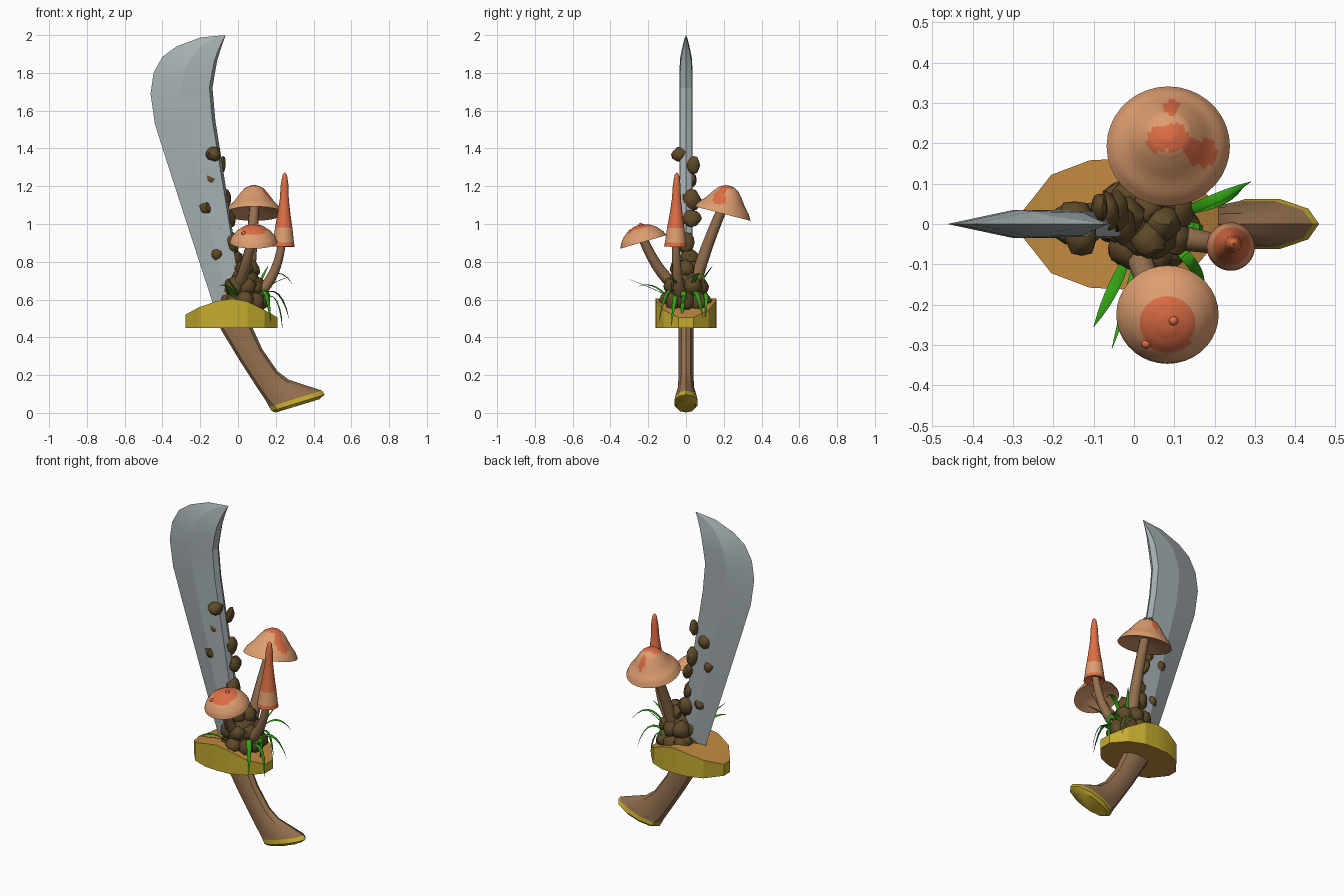
import bpy, bmesh, math, random
from mathutils import Vector, Matrix

if "Cube" in bpy.data.objects:
    bpy.data.objects.remove(bpy.data.objects["Cube"])
random.seed(4)
V = Vector


def material(name, *srgb):
    m = bpy.data.materials.new(name)
    col = [((c + 0.055) / 1.055) ** 2.4 for c in srgb] + [1]
    m.use_nodes = True
    m.diffuse_color = col
    m.node_tree.nodes["Principled BSDF"].inputs["Base Color"].default_value = col
    return m


STEEL = material("steel", .65, .69, .70)
GOLD = material("gold", .77, .67, .18)
OCHRE = material("ochre", .76, .54, .25)
WOOD = material("wood", .58, .44, .31)
DIRT = material("dirt", .37, .29, .16)
PEACH = material("peach", .87, .62, .44)
CORAL = material("coral", .87, .43, .27)
GREEN = material("grass green", .20, .64, .08)


def finish(name, bm, mats, rule=None, angle=35):
    """Turn a bmesh into an object, colouring faces by an index rule."""
    bmesh.ops.recalc_face_normals(bm, faces=bm.faces)
    bm.normal_update()
    if rule:
        for f in bm.faces:
            f.material_index = int(rule(f.calc_center_median(), f.normal))
    mesh = bpy.data.meshes.new(name)
    bm.to_mesh(mesh)
    bm.free()
    for m in mats:
        mesh.materials.append(m)
    ob = bpy.data.objects.new(name, mesh)
    bpy.context.collection.objects.link(ob)
    bpy.ops.object.select_all(action='DESELECT')
    bpy.context.view_layer.objects.active = ob
    ob.select_set(True)
    bpy.ops.object.shade_smooth_by_angle(angle=math.radians(angle))
    return ob


def loft(rings):
    """Skin closed rings of equal size and cap both ends."""
    bm = bmesh.new()
    loops = [[bm.verts.new(p) for p in r] for r in rings]
    n = len(loops[0])
    for a, b in zip(loops, loops[1:]):
        for i in range(n):
            j = (i + 1) % n
            bm.faces.new((a[i], a[j], b[j], b[i]))
    bm.faces.new(loops[0])
    bm.faces.new(loops[-1])
    return bm


def bezier(a, b, c, t):
    a, b, c = V(a), V(b), V(c)
    point = a * (1 - t) ** 2 + b * 2 * t * (1 - t) + c * t * t
    return point, ((b - a) * (1 - t) + (c - b) * t).normalized()


def circle(n):
    return [(math.cos(2 * math.pi * i / n), math.sin(2 * math.pi * i / n)) for i in range(n)]


# Blade: cutting edge and back edge in pairs, with a ridge between
edges = [((-.12, .54), (.04, .54), 1), ((-.26, .97), (-.03, .97), 1), ((-.38, 1.34), (-.087, 1.34), 1),
         ((-.44, 1.53), (-.12, 1.55), 1), ((-.463, 1.69), (-.135, 1.72), 1), ((-.447, 1.8), (-.122, 1.8), 1),
         ((-.4, 1.885), (-.11, 1.865), .9), ((-.325, 1.94), (-.095, 1.915), .6),
         ((-.2, 1.987), (-.08, 1.96), .3), ((-.07, 2.0), (-.066, 1.998), .03)]
rings = []
for s, b, k in edges:
    s, b = V((s[0], 0, s[1])), V((b[0], 0, b[1]))
    ridge, heel = s.lerp(b, .5), s.lerp(b, .95)
    y1, y2 = V((0, .035 * k, 0)), V((0, .031 * k, 0))
    rings.append([s, ridge - y1, heel - y2, b, heel + y2, ridge + y1])
finish("blade", loft(rings), [STEEL], angle=12)

# Guard: arched block, gold sides with ochre top and underside
stations = [(-.278, .03, .52), (-.205, .122, .56), (-.11, .158, .592), (-.03, .162, .605),
            (.05, .158, .59), (.14, .12, .545), (.21, .04, .505)]
rings = [[(x, -w, .45), (x, w, .45), (x, w, h), (x, -w, h)] for x, w, h in stations]
finish("guard", loft(rings), [GOLD, OCHRE], lambda c, n: abs(n.z) > .6, 20)

# Grip: oval sections along a bend, flaring to a gold-capped pommel
sections = [((-.12, .52), (.05, .52), .042), ((-.09, .44), (.075, .455), .042), ((.01, .275), (.13, .335), .042),
            ((.1, .135), (.21, .22), .042), ((.15, .06), (.27, .175), .045), ((.165, .032), (.445, .118), .06),
            ((.178, .01), (.459, .097), .065), ((.2, .002), (.43, .072), .052)]
rings = []
for p, q, w in sections:
    p, q = V((p[0], 0, p[1])), V((q[0], 0, q[1]))
    rings.append([(p + q) / 2 + (q - p) / 2 * c + V((0, w * s, 0)) for c, s in circle(10)])
cap_dir = V((.29, 0, -.957))
cap_level = V((.305, 0, .07)).dot(cap_dir)
finish("grip", loft(rings), [WOOD, GOLD], lambda c, n: c.dot(cap_dir) > cap_level)


# Dirt: rough lumps
def lump(name, pos, size):
    bm = bmesh.new()
    bmesh.ops.create_icosphere(bm, subdivisions=2, radius=1)
    for v in bm.verts:
        v.co *= random.uniform(.88, 1.1)
    turn = Matrix.Rotation(random.uniform(-.3, .3), 4, 'Y')
    bm.transform(Matrix.Translation(pos) @ turn @ Matrix.Diagonal((*size, 1)))
    finish(name, bm, [DIRT], angle=40)


lump("mound_core", (.03, 0, .63), (.09, .1, .16))
for level, (z, reach, count, size) in enumerate([(.59, .08, 8, .052), (.67, .07, 7, .05), (.76, .035, 4, .045)]):
    for i in range(count):
        a = 2 * math.pi * (i + level / 2) / count
        s = size * random.uniform(.85, 1.1)
        lump(f"mound_lump_{level}_{i}", (.035 + reach * math.cos(a), reach * 1.1 * math.sin(a), z), (s, s, s * 1.1))

crumbs = [(-.13, -.03, 1.37, .042, .038), (-.145, .01, 1.235, .048, .045), (-.17, 0, 1.085, .04, .045),
          (-.07, .03, 1.13, .033, .058), (-.1, 0, .975, .02, .022), (-.11, 0, .84, .036, .04),
          (-.085, .04, 1.31, .02, .05), (-.04, .03, 1.03, .028, .045), (-.03, 0, .9, .035, .06),
          (-.02, .02, .81, .045, .06)]
for i, (x, y, z, rx, rz) in enumerate(crumbs):
    lump(f"dirt_crumb_{i}", (x, y, z), (rx, .05 if rx > .025 else .036, rz))


# Mushrooms: bent stems and turned caps
def stem(name, a, b, c, r0, r1):
    rings = []
    for i in range(8):
        p, d = bezier(a, b, c, i / 7)
        q = d.to_track_quat('Z', 'Y')
        r = r0 + (r1 - r0) * i / 7
        rings.append([p + q @ V((x * r, y * r, 0)) for x, y in circle(10)])
    finish(name, loft(rings), [WOOD], angle=50)


def mushroom_cap(name, pos, axis, profile, rule):
    turn = V((0, 0, 1)).rotation_difference(V(axis))
    dense = [profile[0]]
    for a, b in zip(profile, profile[1:]):
        dense += [tuple(V(a).lerp(V(b), t / 3)) for t in (1, 2, 3)]
    rings = [[V(pos) + turn @ V((x * r, y * r, h)) for x, y in circle(36)] for r, h in dense]
    finish(name, loft(rings), [PEACH, CORAL], rule, 50)


def spots(*discs):
    return lambda c, n: n.z > 0 and any(math.hypot(c.x - x, c.y - y) < r for x, y, r in discs)


stem("back_stem", (.05, .03, .62), (.07, .09, .85), (.087, .2, 1.1), .036, .026)
mushroom_cap("back_cap", (.085, .193, 1.055), (0, .25, .97),
             [(.02, .035), (.153, 0), (.137, .03), (.105, .065), (.077, .105), (.052, .135), (.022, .15), (.002, .152)],
             spots((.065, .21, .032), (.1, .215, .035), (.17, .175, .035), (.145, .19, .025), (.095, .29, .02)))

stem("front_stem", (0, -.04, .66), (.03, -.15, .73), (.08, -.235, .94), .034, .024)
mushroom_cap("front_cap", (.083, -.225, .905), (0, -.28, .96),
             [(.02, .03), (.127, 0), (.117, .025), (.092, .055), (.057, .08), (.02, .092), (.002, .093)],
             spots((.083, -.25, .07)))
for i, (x, y, z) in enumerate([(.02, -.19, .965), (.115, -.178, .97), (.098, -.24, .995),
                               (.03, -.297, .95), (.138, -.275, .95)]):
    bm = bmesh.new()
    bmesh.ops.create_icosphere(bm, subdivisions=2, radius=.012, matrix=Matrix.Translation((x, y, z)))
    finish(f"front_cap_wart_{i}", bm, [CORAL])

stem("side_stem", (.09, -.03, .62), (.21, -.05, .7), (.235, -.055, .92), .032, .02)
mushroom_cap("side_cap", (.24, -.056, .88), (.02, .02, 1),
             [(.015, .02), (.06, 0), (.056, .022), (.046, .1), (.036, .16), (.024, .25), (.02, .33), (.012, .38), (.002, .392)],
             lambda c, n: not .9 < c.z < .985)


# Grass: thin folded leaves that arch and taper
def leaf(name, a, b, c, w):
    rings = []
    for i in range(8):
        t = i / 7
        p, d = bezier(a, b, c, t)
        side = d.cross(V((0, 0, 1)))
        if side.length < .05:
            side = V((0, 1, 0))
        side = side.normalized() * max(.0005, w * (1 - t ** 2) * (.55 + t))
        keel = side.cross(d) * .35
        rings.append([p - side, p + keel, p + side])
    finish(name, loft(rings), [GREEN], angle=40)


leaves = [((.1, .02, .62), (.2, .06, .82), (.29, .105, .68), .016), ((.1, .03, .6), (.22, .05, .72), (.27, .09, .5), .018),
          ((.1, -.05, .6), (.15, -.1, .74), (.175, -.145, .47), .018), ((-.02, -.09, .6), (-.05, -.16, .7), (-.1, -.255, .67), .018),
          ((0, -.1, .62), (-.02, -.2, .67), (-.055, -.31, .71), .009), ((.11, 0, .6), (.19, -.02, .74), (.16, -.02, .45), .018),
          ((.09, .04, .65), (.13, .1, .72), (.16, .14, .78), .012), ((.11, -.02, .62), (.18, -.05, .7), (.28, -.08, .72), .01),
          ((.11, -.06, .6), (.22, -.05, .68), (.235, -.08, .45), .014), ((.08, .08, .6), (.13, .12, .7), (.17, .1, .5), .014)]
for i, args in enumerate(leaves):
    leaf(f"grass_leaf_{i}", *args)
